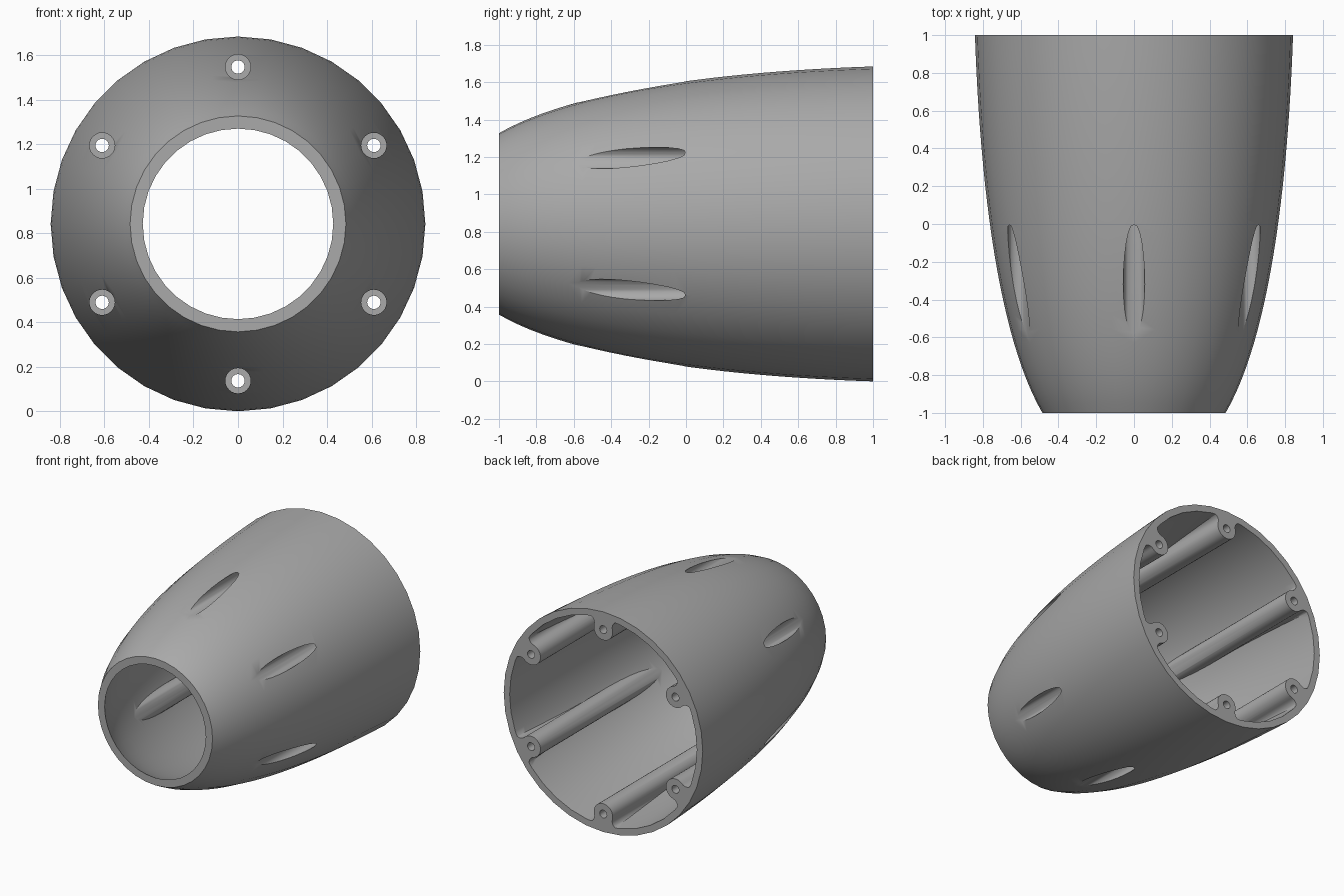
import bpy, bmesh
from math import sin, cos, pi, atan2, acos, sqrt, hypot, radians

if "Cube" in bpy.data.objects:
    bpy.data.objects.remove(bpy.data.objects["Cube"])

AXIS_Z = 0.842          # height of the centre line
SIDES, RINGS = 36, 24
WALL = 0.05
BOLT_CIRCLE = 0.705
BOSS_R, FILLET_R, SEAT_WALL = 0.08, 0.05, 0.8


def loft(name, loops):
    """Closed solid through loops of (x, z) points, given as (y, points)."""
    bm = bmesh.new()
    rows = [[bm.verts.new((x, y, AXIS_Z + z)) for x, z in pts] for y, pts in loops]
    n = len(rows[0])
    for a, b in zip(rows, rows[1:]):
        for i in range(n):
            j = (i + 1) % n
            bm.faces.new((a[i], a[j], b[j], b[i]))
    bm.faces.new(rows[0])
    bm.faces.new(rows[-1])
    bmesh.ops.recalc_face_normals(bm, faces=bm.faces)
    mesh = bpy.data.meshes.new(name)
    bm.to_mesh(mesh)
    bm.free()
    ob = bpy.data.objects.new(name, mesh)
    bpy.context.collection.objects.link(ob)
    return ob


def circle(r, n, cx=0, cz=0):
    return [(cx + r * cos(2 * pi * i / n + pi / 2), cz + r * sin(2 * pi * i / n + pi / 2))
            for i in range(n)]


def arc(cx, cz, r, start, end, n):
    return [(cx + r * cos(start + (end - start) * i / n),
             cz + r * sin(start + (end - start) * i / n)) for i in range(n + 1)]


def turn(pts, a):
    return [(x * cos(a) - z * sin(a), x * sin(a) + z * cos(a)) for x, z in pts]


def cut(target, cutter):
    """Subtract the cutter from the target, then discard the cutter."""
    mod = target.modifiers.new("cut", 'BOOLEAN')
    mod.operation, mod.solver, mod.object = 'DIFFERENCE', 'EXACT', cutter
    bpy.context.view_layer.update()
    dg = bpy.context.evaluated_depsgraph_get()
    mesh = bpy.data.meshes.new_from_object(target.evaluated_get(dg))
    target.modifiers.clear()
    target.data = mesh
    bpy.data.objects.remove(cutter)


# Curved profile of the shell and its inward offset
def bezier(t, p):
    s = 1 - t
    return s**3 * p[0] + 3 * s * s * t * p[1] + 3 * s * t * t * p[2] + t**3 * p[3]


outer = [(bezier(i / RINGS, (-1, -0.6, 0.2, 1)),
          bezier(i / RINGS, (0.485, 0.717, 0.815, 0.842))) for i in range(RINGS + 1)]
inner = []
for i, (y, r) in enumerate(outer):
    (ya, ra), (yb, rb) = outer[max(i - 1, 0)], outer[min(i + 1, RINGS)]
    inner.append((y, r - WALL * sqrt(1 + ((rb - ra) / (yb - ya))**2)))
inner = [(-1.1, inner[0][1] - 0.055)] + inner + [(1.1, inner[-1][1])]

shell = loft("shell_with_bosses", [(y, circle(r, SIDES)) for y, r in outer])
cavity = loft("cavity_cutter", [(y, circle(r, SIDES)) for y, r in inner])

# Boss cross-section: round nose blending into the wall with fillets
reach, seat = BOSS_R + FILLET_R, SEAT_WALL - FILLET_R
theta = acos((seat**2 + BOLT_CIRCLE**2 - reach**2) / (2 * seat * BOLT_CIRCLE))
fx, fz = seat * cos(theta), seat * sin(theta)
to_fillet = atan2(fz, fx - BOLT_CIRCLE)
half = arc(BOLT_CIRCLE, 0, BOSS_R, pi, to_fillet, 8)
half += arc(fx, fz, FILLET_R, to_fillet - pi, theta, 8)
half.append((0.95 * cos(theta), 0.95 * sin(theta)))
boss = half + [(x, -z) for x, z in reversed(half[1:])]

angles = [pi / 2 + k * pi / 3 for k in range(6)]
for a in angles:
    section = turn(boss, a)
    cut(cavity, loft("boss_cutter", [(-0.9, section), (1.2, section)]))
cut(shell, cavity)

# Screw head channels from the front and through holes to the back
for a in angles:
    cx, cz = BOLT_CIRCLE * cos(a), BOLT_CIRCLE * sin(a)
    for r, y0, y1 in ((0.057, -1.2, 0.4), (0.03, 0.3, 1.2)):
        ring = circle(r, 24, cx, cz)
        cut(shell, loft("hole_cutter", [(y0, ring), (y1, ring)]))

# Single grey finish
mat = bpy.data.materials.new("plain_grey")
mat.use_nodes = True
grey = (0.4, 0.4, 0.4, 1)
mat.diffuse_color = grey
mat.node_tree.nodes["Principled BSDF"].inputs["Base Color"].default_value = grey
shell.data.materials.clear()
shell.data.materials.append(mat)
for p in shell.data.polygons:
    p.material_index = 0

bpy.ops.object.select_all(action='DESELECT')
shell.select_set(True)
bpy.context.view_layer.objects.active = shell
bpy.ops.object.shade_smooth_by_angle(angle=radians(32))
